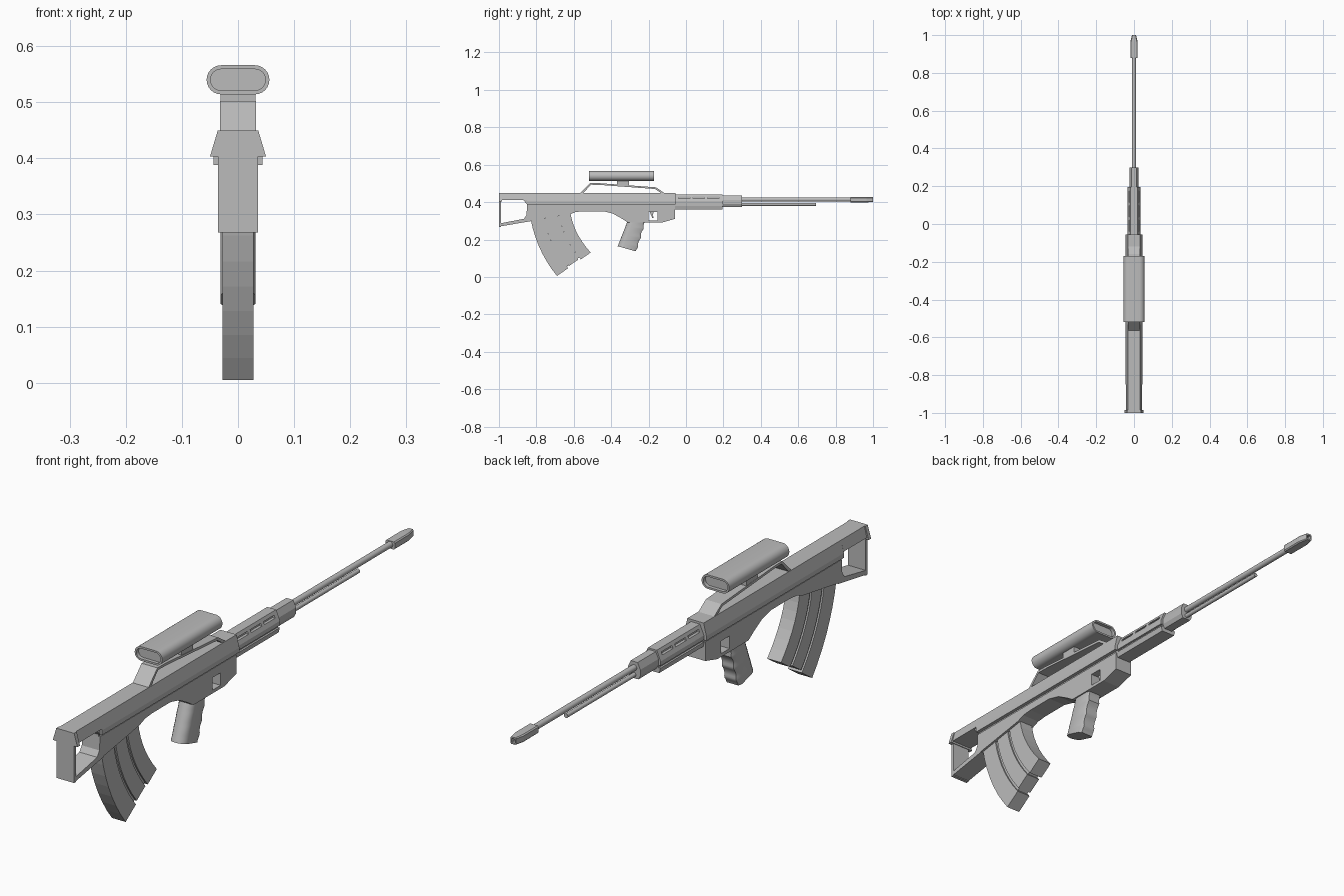
import bpy, bmesh, math
from mathutils import Vector

if "Cube" in bpy.data.objects:
    bpy.data.objects.remove(bpy.data.objects["Cube"], do_unlink=True)

metal = bpy.data.materials.new("plain grey")
metal.use_nodes = True
GREY = (0.5, 0.5, 0.5, 1)
metal.diffuse_color = GREY
metal.node_tree.nodes["Principled BSDF"].inputs["Base Color"].default_value = GREY


def loft(name, rings):
    """Skin a list of equal-length closed rings and cap both ends."""
    bm = bmesh.new()
    loops = [[bm.verts.new(p) for p in ring] for ring in rings]
    n = len(loops[0])
    for a, b in zip(loops, loops[1:]):
        for i in range(n):
            bm.faces.new((a[i], a[(i + 1) % n], b[(i + 1) % n], b[i]))
    bm.faces.new(loops[0][::-1])
    bm.faces.new(loops[-1])
    bmesh.ops.recalc_face_normals(bm, faces=bm.faces)
    mesh = bpy.data.meshes.new(name)
    bm.to_mesh(mesh)
    bm.free()
    mesh.materials.append(metal)
    ob = bpy.data.objects.new(name, mesh)
    bpy.context.collection.objects.link(ob)
    return ob


def side_plate(name, outline, half, centre=0):
    """Extrude a (y, z) outline across x."""
    return loft(name, [[(centre + s * half, y, z) for y, z in outline] for s in (-1, 1)])


def mirrored(half):
    return half + [(-x, z) for x, z in reversed(half)]


def bar(name, section, y0, y1):
    """Extrude an (x, z) section along y."""
    return loft(name, [[(x, y, z) for x, z in section] for y in (y0, y1)])


def box(name, x, y, z):
    return bar(name, [(x[0], z[0]), (x[1], z[0]), (x[1], z[1]), (x[0], z[1])], *y)


def cut(target, cutter):
    mod = target.modifiers.new("cut", "BOOLEAN")
    mod.operation, mod.solver, mod.object = "DIFFERENCE", "EXACT", cutter
    bpy.context.view_layer.objects.active = target
    bpy.ops.object.modifier_apply(modifier=mod.name)
    bpy.data.objects.remove(cutter, do_unlink=True)


def smooth(ob):
    bpy.ops.object.select_all(action="DESELECT")
    ob.select_set(True)
    bpy.context.view_layer.objects.active = ob
    bpy.ops.object.shade_smooth_by_angle(angle=math.radians(35))


def bezier(p, t):
    a, b, c = (Vector(q) for q in p)
    return a * (1 - t) ** 2 + b * 2 * t * (1 - t) + c * t * t


# Upper receiver: sloped roof with an overhanging lip
bar("upper_receiver", mirrored([(0.033, 0.45), (0.044, 0.405), (0.044, 0.388), (0.03, 0.388)]), -0.85, -0.055)
bar("receiver_groove", mirrored([(0.031, 0.39), (0.031, 0.375)]), -0.85, -0.055)
bar("stock_top_rail", mirrored([(0.033, 0.45), (0.043, 0.41)]), -0.992, -0.85)

# Lower receiver with trigger window
lower = side_plate("lower_receiver", [
    (-0.85, 0.38), (-0.853, 0.325), (-0.835, 0.30), (-0.62, 0.335), (-0.59, 0.347), (-0.55, 0.351),
    (-0.44, 0.351), (-0.39, 0.338), (-0.34, 0.31), (-0.31, 0.29), (-0.13, 0.29),
    (-0.06, 0.31), (-0.06, 0.38)], 0.036)
cut(lower, side_plate("window_cutter", [(-0.2, 0.302), (-0.152, 0.302), (-0.152, 0.348), (-0.2, 0.348)], 0.1))
side_plate("trigger", [(-0.195, 0.35), (-0.172, 0.35), (-0.178, 0.33), (-0.172, 0.315),
                       (-0.18, 0.315), (-0.188, 0.333)], 0.008)

# Open stock: butt plate, flange and lower strut
box("butt_plate", (-0.036, 0.036), (-1, -0.988), (0.268, 0.44))
bar("butt_flange", mirrored([(0.036, 0.45), (0.05, 0.403), (0.036, 0.403)]), -1, -0.985)
side_plate("stock_strut", [(-0.995, 0.27), (-0.83, 0.298), (-0.85, 0.335), (-0.866, 0.311), (-0.99, 0.287)], 0.036)
side_plate("stock_gusset", [(-0.87, 0.412), (-0.848, 0.412), (-0.848, 0.385)], 0.036)

# Curved magazine in raised and recessed bands
REAR = [(-0.838, 0.36), (-0.815, 0.16), (-0.69, 0.005)]
FRONT = [(-0.62, 0.37), (-0.615, 0.25), (-0.51, 0.13)]
bands = [(0, 0.33, 0.028, 0), (0.33, 0.38, 0.022, 0.03), (0.38, 0.66, 0.028, 0.02),
         (0.66, 0.71, 0.022, 0.04), (0.71, 1, 0.028, 0)]
for k, (f0, f1, half, short) in enumerate(bands):
    rings = []
    for i in range(9):
        t = i / 8 * (1 - short)
        back, front = bezier(REAR, t), bezier(FRONT, t)
        a, b = back.lerp(front, f0), back.lerp(front, f1)
        rings.append([(-half, *a), (half, *a), (half, *b), (-half, *b)])
    loft("magazine_band_%d" % (k + 1), rings)

# Pistol grip: rounded back, finger grooves in front
rings = []
STEPS = 24
for i in range(STEPS + 1):
    t = i / STEPS
    back = Vector((-0.308, 0.31)).lerp(Vector((-0.365, 0.164)), t)
    front = Vector((-0.212, 0.305)).lerp(Vector((-0.262, 0.137)), t)
    front.x -= 0.007 * abs(math.sin(math.pi * 3.5 * t))
    ring = [(0.024, *front), (0.031, *front.lerp(back, 0.12))]
    for j in range(9):
        a = math.pi * j / 8
        ring.append((0.031 * math.cos(a), *front.lerp(back, 0.7 + 0.3 * math.sin(a))))
    ring += [(-0.031, *front.lerp(back, 0.12)), (-0.024, *front)]
    rings.append(ring)
smooth(loft("pistol_grip", rings))

# Hollow carrying arch and sight mount
side_plate("carry_arch", [
    (-0.565, 0.448), (-0.512, 0.502), (-0.46, 0.501), (-0.16, 0.479), (-0.115, 0.448),
    (-0.133, 0.448), (-0.165, 0.47), (-0.46, 0.492), (-0.508, 0.493), (-0.55, 0.448)], 0.032)
side_plate("sight_mount", [(-0.37, 0.485), (-0.305, 0.482), (-0.305, 0.518), (-0.37, 0.518)], 0.031)


# Sight body: flattened tube with recessed ends
def stadium(reach, radius):
    pts = []
    for side in (0, 1):
        for j in range(13):
            a = math.pi * (j / 12 - 0.5 + side)
            pts.append(((reach - radius) * (1 - 2 * side) + radius * math.cos(a), 0.54 + radius * math.sin(a)))
    return pts


sight = loft("sight_body", [[(x, y, z) for x, z in stadium(reach, r)] for y, reach, r in (
    (-0.505, 0.049, 0.019), (-0.518, 0.049, 0.019), (-0.518, 0.056, 0.026),
    (-0.17, 0.056, 0.026), (-0.17, 0.049, 0.019), (-0.183, 0.049, 0.019))])
smooth(sight)

# Handguard with vent slots, then the stepped collar
guard = bar("handguard", mirrored([(0.018, 0.442), (0.034, 0.405), (0.034, 0.389), (0.026, 0.389),
                                   (0.026, 0.38), (0.033, 0.38), (0.028, 0.361)]), -0.06, 0.195)
for side in (-1, 1):
    for k in range(3):
        y = -0.04 + 0.077 * k
        edge = sorted((side * 0.017, side * 0.05))
        cut(guard, box("slot_cutter", edge, (y, y + 0.062), (0.42, 0.43)))
bar("collar", mirrored([(0.014, 0.436), (0.025, 0.412), (0.025, 0.39), (0.017, 0.375)]), 0.19, 0.3)


# Barrel, lower rod and muzzle
def rod(name, y0, y1, z, radius, sides):
    pts = [(radius * math.cos(math.tau * (j + 0.5) / sides), z + radius * math.sin(math.tau * (j + 0.5) / sides))
           for j in range(sides)]
    return bar(name, pts, y0, y1)


smooth(rod("barrel", 0.25, 0.9, 0.414, 0.011, 16))
smooth(rod("lower_rod", 0.25, 0.695, 0.388, 0.008, 12))


def muzzle_ring(y, w, h, c):
    return [(x, y, 0.413 + z) for x, z in (
        (w, -h + c), (w, h - c), (w - c, h), (c - w, h), (-w, h - c), (-w, c - h), (c - w, -h), (w - c, -h))]


loft("muzzle", [muzzle_ring(*r) for r in (
    (0.88, 0.019, 0.014, 0.004), (0.965, 0.019, 0.014, 0.004), (1.0, 0.011, 0.013, 0.003),
    (1.0, 0.007, 0.008, 0.002), (0.98, 0.007, 0.008, 0.002))])
